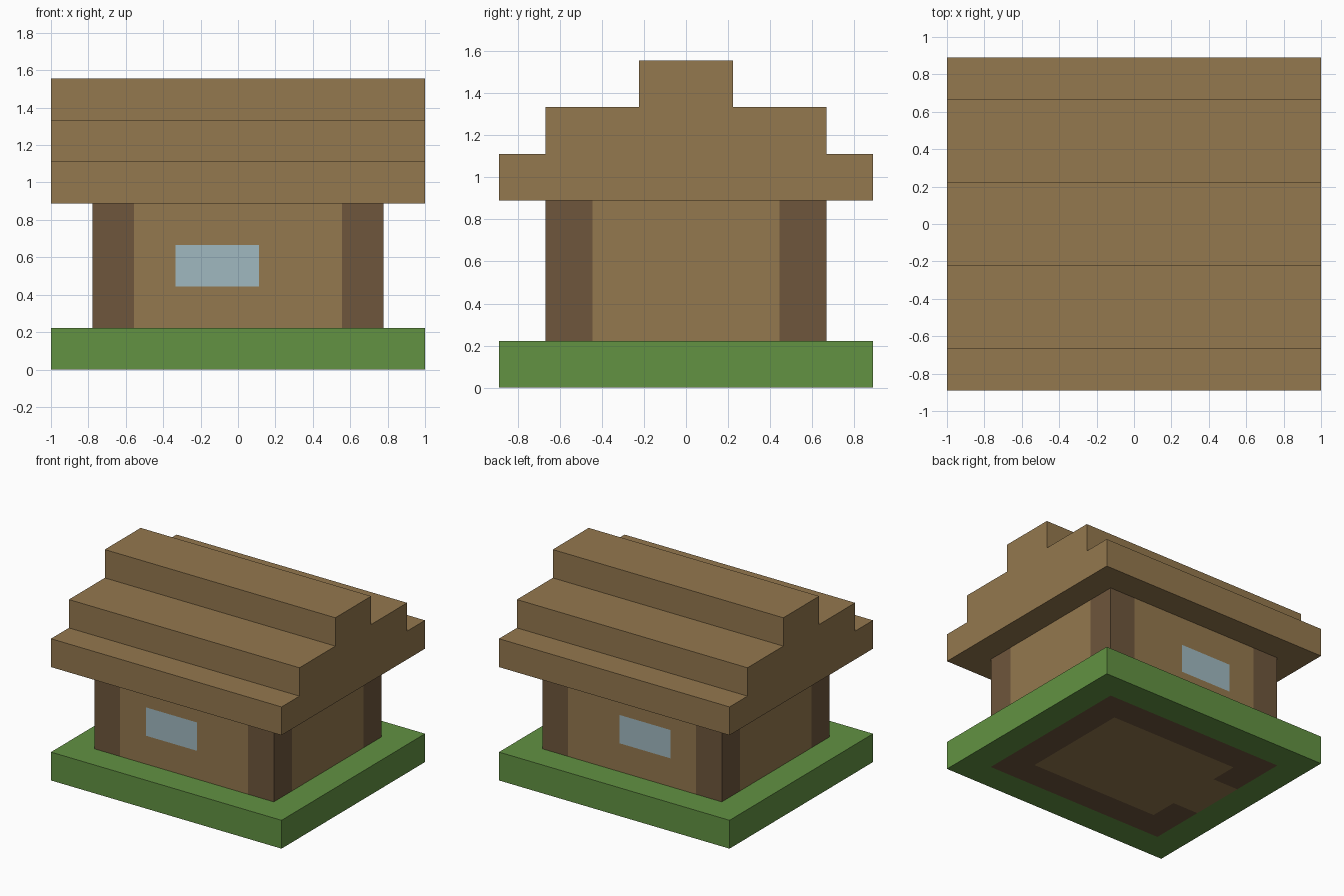
import bpy, bmesh
from mathutils import Vector

if "Cube" in bpy.data.objects:
    bpy.data.objects.remove(bpy.data.objects["Cube"])

U = 2 / 9  # one block


def material(name, srgb):
    color = [((c / 255 + 0.055) / 1.055) ** 2.4 for c in srgb] + [1]
    m = bpy.data.materials.new(name)
    m.use_nodes = True
    m.diffuse_color = color
    m.node_tree.nodes["Principled BSDF"].inputs["Base Color"].default_value = color
    return m


brown = material("plank brown", (148, 120, 78))
dark = material("log dark brown", (110, 86, 60))
green = material("grass green", (98, 146, 66))
glass = material("window pale blue", (160, 185, 192))


def finish(name, bm, mats, rule=None):
    """Colour the faces by rule, in block units, and link the object."""
    bmesh.ops.recalc_face_normals(bm, faces=bm.faces)
    for f in bm.faces:
        if rule:
            f.material_index = rule(f.calc_center_median() / U, f.normal)
    mesh = bpy.data.meshes.new(name)
    bm.to_mesh(mesh)
    bm.free()
    for m in mats:
        mesh.materials.append(m)
    obj = bpy.data.objects.new(name, mesh)
    bpy.context.collection.objects.link(obj)


def cut_box(size, z0, cuts):
    """Box in block units, cut by planes given per axis."""
    bm = bmesh.new()
    bmesh.ops.create_cube(bm, size=1)
    for v in bm.verts:
        v.co = Vector((v.co.x * size[0], v.co.y * size[1], (v.co.z + 0.5) * size[2] + z0)) * U
    for axis, places in enumerate(cuts):
        for p in places:
            normal = Vector([float(i == axis) for i in range(3)])
            bmesh.ops.bisect_plane(bm, geom=bm.verts[:] + bm.edges[:] + bm.faces[:],
                                   plane_co=normal * p * U, plane_no=normal)
    return bm


# Grass base, with the floor plan showing on the underside
def base_rule(c, n):
    if n.z > -0.5 or abs(c.x) > 3.5 or abs(c.y) > 3:
        return 0
    inside = abs(c.x) < 2.5 and abs(c.y) < 2
    doorway = c.x < 0 and abs(c.y) < 1
    return 2 if inside or doorway else 1


base = cut_box((9, 8, 1), 0, [(-3.5, -2.5, 2.5, 3.5), (-3, -2, -1, 1, 2, 3), ()])
finish("grass_base", base, [green, dark, brown], base_rule)


# House walls with dark corner posts and a window at front and back
def wall_rule(c, n):
    if abs(c.x) > 2.5 and abs(c.y) > 2:
        return 1
    if abs(n.y) > 0.5 and -1.5 < c.x < 0.5 and 2 < c.z < 3:
        return 2
    return 0


walls = cut_box((7, 6, 3), 1, [(-2.5, -1.5, 0.5, 2.5), (-2, 2), (2, 3)])
finish("house_walls", walls, [brown, dark, glass], wall_rule)

# Stepped roof, a mirrored profile extruded along x
half = [(4, 4), (4, 5), (3, 5), (3, 6), (1, 6), (1, 7)]
profile = half + [(-y, z) for y, z in reversed(half)]
roof = bmesh.new()
end = roof.faces.new([roof.verts.new((-1, y * U, z * U)) for y, z in profile])
grown = bmesh.ops.extrude_face_region(roof, geom=[end], use_keep_orig=True)
moved = [g for g in grown["geom"] if isinstance(g, bmesh.types.BMVert)]
bmesh.ops.translate(roof, vec=(2, 0, 0), verts=moved)
finish("stepped_roof", roof, [brown])
